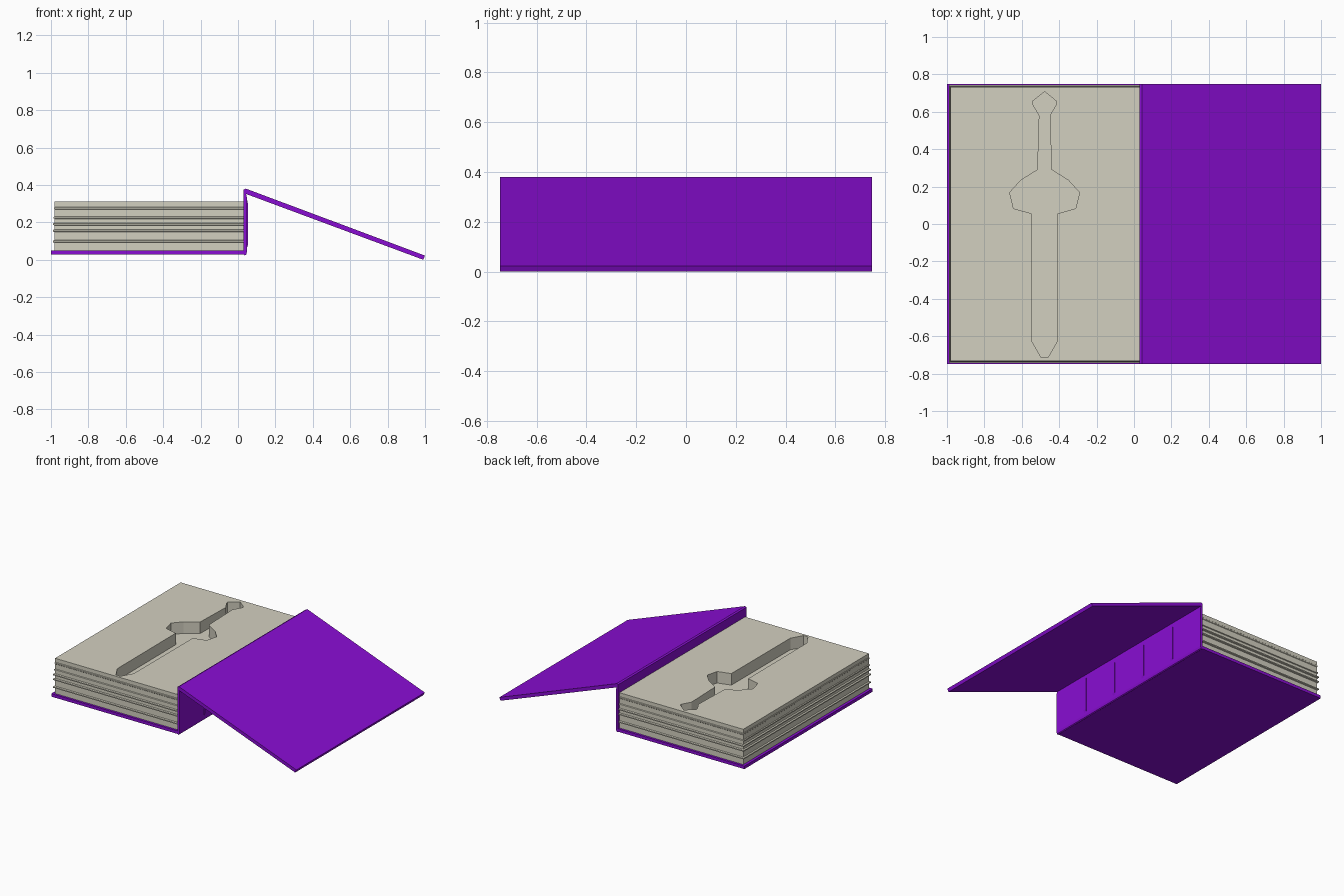
import bpy, bmesh
from mathutils import Vector

cube = bpy.data.objects.get("Cube")
if cube:
    bpy.data.objects.remove(cube, do_unlink=True)


def material(name, colour):
    m = bpy.data.materials.new(name)
    m.use_nodes = True
    m.diffuse_color = (*colour, 1)
    bsdf = next(n for n in m.node_tree.nodes if n.type == 'BSDF_PRINCIPLED')
    bsdf.inputs["Base Color"].default_value = (*colour, 1)
    return m


purple = material("purple_cover", (0.25, 0.004, 0.65))
paper = material("aged_paper", (0.65, 0.63, 0.53))


def finish(name, bm, mat):
    bmesh.ops.recalc_face_normals(bm, faces=bm.faces)
    mesh = bpy.data.meshes.new(name)
    bm.to_mesh(mesh)
    bm.free()
    mesh.materials.append(mat)
    obj = bpy.data.objects.new(name, mesh)
    bpy.context.collection.objects.link(obj)
    return obj


def prism(name, points, offset, mat):
    """Extrude a closed outline along the offset vector."""
    bm = bmesh.new()
    face = bm.faces.new([bm.verts.new(p) for p in points])
    ext = bmesh.ops.extrude_face_region(bm, geom=[face])
    verts = [v for v in ext["geom"] if isinstance(v, bmesh.types.BMVert)]
    bmesh.ops.translate(bm, vec=Vector(offset), verts=verts)
    return finish(name, bm, mat)


HALF = 0.748


def board(name, xz):
    return prism(name, [(x, -HALF, z) for x, z in xz], (0, 2 * HALF, 0), purple)


# Cover boards and spine, drawn as end profiles
board("back_cover", [(-1, 0.028), (0.035, 0.028), (0.035, 0.05), (-1, 0.05)])
board("spine", [(0.03, 0.028), (0.036, 0.023), (0.044, 0.028), (0.048, 0.045),
                (0.048, 0.33), (0.042, 0.36), (0.042, 0.38), (0.03, 0.375)])
board("front_cover", [(0.034, 0.355), (0.99, 0), (1, 0.022), (0.042, 0.38)])

# Raised bands across the spine
for i in range(4):
    y = -0.45 + 0.3 * i
    xz = [(0.045, 0.05), (0.053, 0.08), (0.053, 0.3), (0.045, 0.335)]
    prism(f"spine_band_{i + 1}", [(x, y - 0.012, z) for x, z in xz],
          (0, 0.024, 0), purple)

# Page block: stacked rectangles with thin leaves standing proud on three sides
rings = [(0.05, 0)]
for z, out in ((0.098, 0.01), (0.155, 0.01), (0.19, 0.01), (0.225, 0.006), (0.275, 0.003)):
    rings += [(z - 0.007, 0), (z - 0.004, out), (z + 0.004, out), (z + 0.007, 0)]
rings.append((0.31, 0))

bm = bmesh.new()
loops = []
for z, out in rings:
    x, y = -0.98 - out, 0.732 + out
    loops.append([bm.verts.new(p) for p in
                  ((x, -y, z), (0.031, -y, z), (0.031, y, z), (x, y, z))])
for low, high in zip(loops, loops[1:]):
    for i in range(4):
        j = (i + 1) % 4
        bm.faces.new((low[i], low[j], high[j], high[i]))
bm.faces.new(loops[0][::-1])
bm.faces.new(loops[-1])
pages = finish("page_block", bm, paper)

# Dagger-shaped hollow: half outline mirrored about its long axis
MID = -0.478
half = [(0.065, 0.655), (0.063, 0.64), (0.028, 0.58), (0.037, 0.29), (0.128, 0.233),
        (0.187, 0.168), (0.166, 0.083), (0.069, 0.056), (0.067, -0.628), (0.018, -0.714)]
outline = [(0, 0.708)] + half + [(-x, y) for x, y in reversed(half)]
cutter = prism("hollow_cutter", [(MID + x, y, 0.225) for x, y in outline],
               (0, 0, 0.2), paper)
cutter.hide_render = True

cut = pages.modifiers.new("hollow", 'BOOLEAN')
cut.operation = 'DIFFERENCE'
cut.solver = 'EXACT'
cut.object = cutter
bpy.context.view_layer.objects.active = pages
bpy.ops.object.modifier_apply(modifier=cut.name)
bpy.data.objects.remove(cutter, do_unlink=True)
